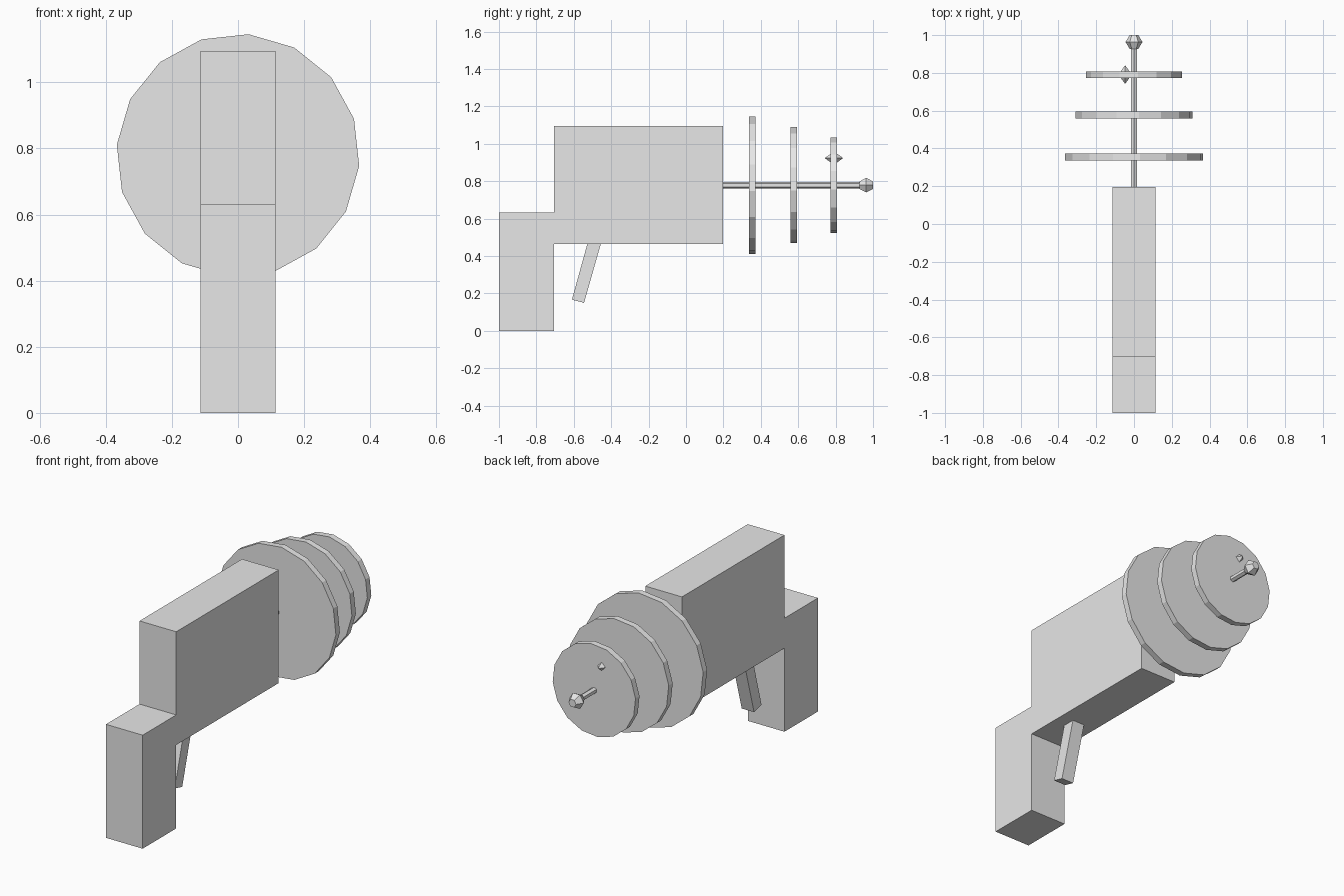
import bpy, bmesh, math
from mathutils import Matrix, Vector

if "Cube" in bpy.data.objects:
    bpy.data.objects.remove(bpy.data.objects["Cube"])

grey = bpy.data.materials.new("plain grey")
grey.diffuse_color = (0.8, 0.8, 0.8, 1)
grey.use_nodes = True
grey.node_tree.nodes["Principled BSDF"].inputs["Base Color"].default_value = grey.diffuse_color

AXIS_Z = 0.779  # height of the barrel axis


def finish(name, bm):
    bmesh.ops.recalc_face_normals(bm, faces=bm.faces)
    mesh = bpy.data.meshes.new(name)
    bm.to_mesh(mesh)
    bm.free()
    mesh.materials.append(grey)
    obj = bpy.data.objects.new(name, mesh)
    bpy.context.collection.objects.link(obj)
    return obj


def extrude_profile(name, profile, half_width):
    """Extrude a closed (y, z) profile evenly along x."""
    bm = bmesh.new()
    face = bm.faces.new([bm.verts.new((-half_width, y, z)) for y, z in profile])
    grown = bmesh.ops.extrude_face_region(bm, geom=[face])
    verts = [v for v in grown["geom"] if isinstance(v, bmesh.types.BMVert)]
    bmesh.ops.translate(bm, verts=verts, vec=(2 * half_width, 0, 0))
    return finish(name, bm)


def lathe_y(name, profile, sides, start):
    """Faceted solid around the barrel axis from (radius, y) stations."""
    bm = bmesh.new()
    loops = []
    for r, y in profile:
        angles = [math.radians(start) + math.tau * i / sides for i in range(sides)]
        loops.append([bm.verts.new((r * math.cos(a), y, AXIS_Z + r * math.sin(a)))
                      for a in angles])
    for a, b in zip(loops, loops[1:]):
        for i in range(sides):
            j = (i + 1) % sides
            bm.faces.new((a[i], a[j], b[j], b[i]))
    bm.faces.new(loops[0])
    bm.faces.new(loops[-1])
    return finish(name, bm)


# Body and grip as one stepped block
extrude_profile("body_and_grip", [
    (-1.0, 0), (-0.705, 0), (-0.705, 0.465), (0.197, 0.465),
    (0.197, 1.095), (-0.705, 1.095), (-0.705, 0.632), (-1.0, 0.632)], 0.113)

# Slanted trigger, its top sunk into the body
extrude_profile("trigger", [
    (-0.61, 0.167), (-0.545, 0.15), (-0.447, 0.495), (-0.515, 0.51)], 0.038)

# Barrel rod and end knob
lathe_y("barrel_rod", [(0.017, 0.15), (0.017, 0.965)], 6, 90)
lathe_y("end_knob", [(0.023, 0.927), (0.045, 0.9635), (0.023, 1.0)], 6, 0)

# Three discs, shrinking toward the muzzle
for label, y, radius in (("large", 0.355, 0.368),
                         ("middle", 0.577, 0.311),
                         ("small", 0.791, 0.256)):
    lathe_y(label + "_disc", [(radius, y - 0.0175), (radius, y + 0.0175)], 16, -5)

# Small diamond piercing the front disc
bm = bmesh.new()
centre = Vector((-0.047, 0.791, 0.924))
tip_x, tip_y, tip_z = 0.036, 0.049, 0.036
ring = [bm.verts.new(centre + Vector(p)) for p in
        ((tip_x, 0, 0), (0, 0, tip_z), (-tip_x, 0, 0), (0, 0, -tip_z))]
for side in (-1, 1):
    tip = bm.verts.new(centre + Vector((0, side * tip_y, 0)))
    for i in range(4):
        bm.faces.new((ring[i], ring[(i + 1) % 4], tip))
finish("sight_diamond", bm)
